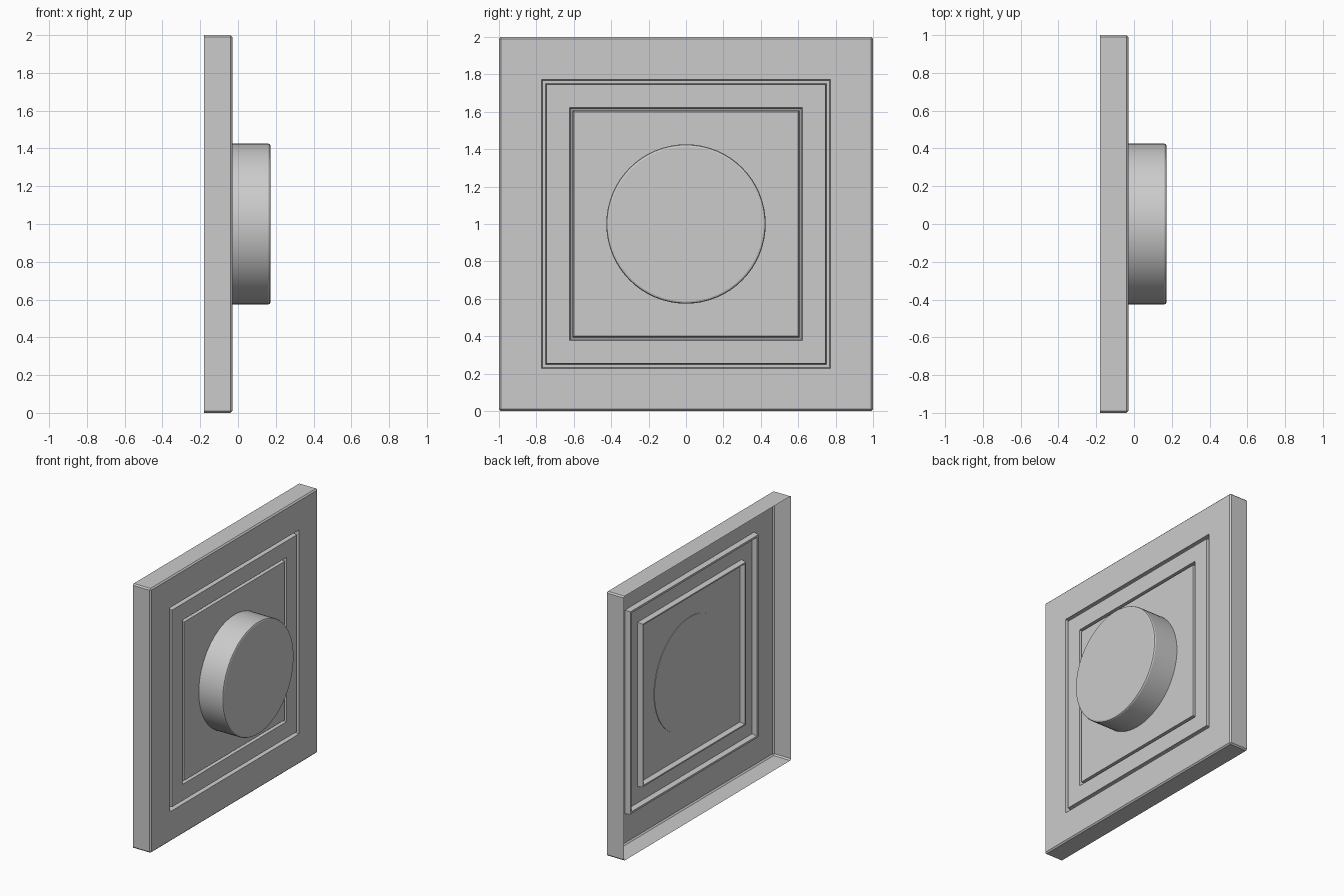
import bpy, bmesh, math
from mathutils import Matrix

if "Cube" in bpy.data.objects:
    bpy.data.objects.remove(bpy.data.objects["Cube"])

FRONT, BACK, DEPTH = -0.03, -0.18, 0.04


def finish(bm, name):
    mesh = bpy.data.meshes.new(name)
    bm.to_mesh(mesh)
    bm.free()
    obj = bpy.data.objects.new(name, mesh)
    bpy.context.collection.objects.link(obj)
    return obj


def square(bm, half, x):
    corners = ((-1, -1), (1, -1), (1, 1), (-1, 1))
    return [bm.verts.new((x, half * a, 1 + half * b)) for a, b in corners]


def groove(outer, inner, slope=0.006):
    # cross-section of one engraved square groove: (half size, x)
    return [(outer, FRONT), (outer - slope, FRONT - DEPTH),
            (inner + slope, FRONT - DEPTH), (inner, FRONT)]


# Wall plate: open-backed shell with two square grooves
profile = [(1.0, BACK), (1.0, FRONT)] + groove(0.772, 0.745) + groove(0.622, 0.60)
bm = bmesh.new()
rings = [square(bm, h, x) for h, x in profile]
for a, b in zip(rings, rings[1:]):
    for i in range(4):
        j = (i + 1) % 4
        bm.faces.new((a[i], a[j], b[j], b[i]))
bm.faces.new(rings[-1])
rim = set(rings[0] + rings[1])
edges = [e for e in bm.edges if all(v in rim for v in e.verts) and not e.is_boundary]
bmesh.ops.bevel(bm, geom=edges, offset=0.01, segments=1, affect='EDGES', profile=0.5)
finish(bm, "wall_plate")

# Round knob with softened front edge
KNOB_BACK, KNOB_FRONT, RADIUS = -0.034, 0.172, 0.426
bm = bmesh.new()
bmesh.ops.create_cone(
    bm, cap_ends=True, segments=64, radius1=RADIUS, radius2=RADIUS,
    depth=KNOB_FRONT - KNOB_BACK,
    matrix=Matrix.Translation(((KNOB_FRONT + KNOB_BACK) / 2, 0, 1))
    @ Matrix.Rotation(math.pi / 2, 4, 'Y'))
edges = [e for e in bm.edges if all(v.co.x > 0.1 for v in e.verts)]
bmesh.ops.bevel(bm, geom=edges, offset=0.012, segments=2, affect='EDGES', profile=0.5)
knob = finish(bm, "knob")
bpy.context.view_layer.objects.active = knob
knob.select_set(True)
bpy.ops.object.shade_smooth_by_angle(angle=math.radians(20))
